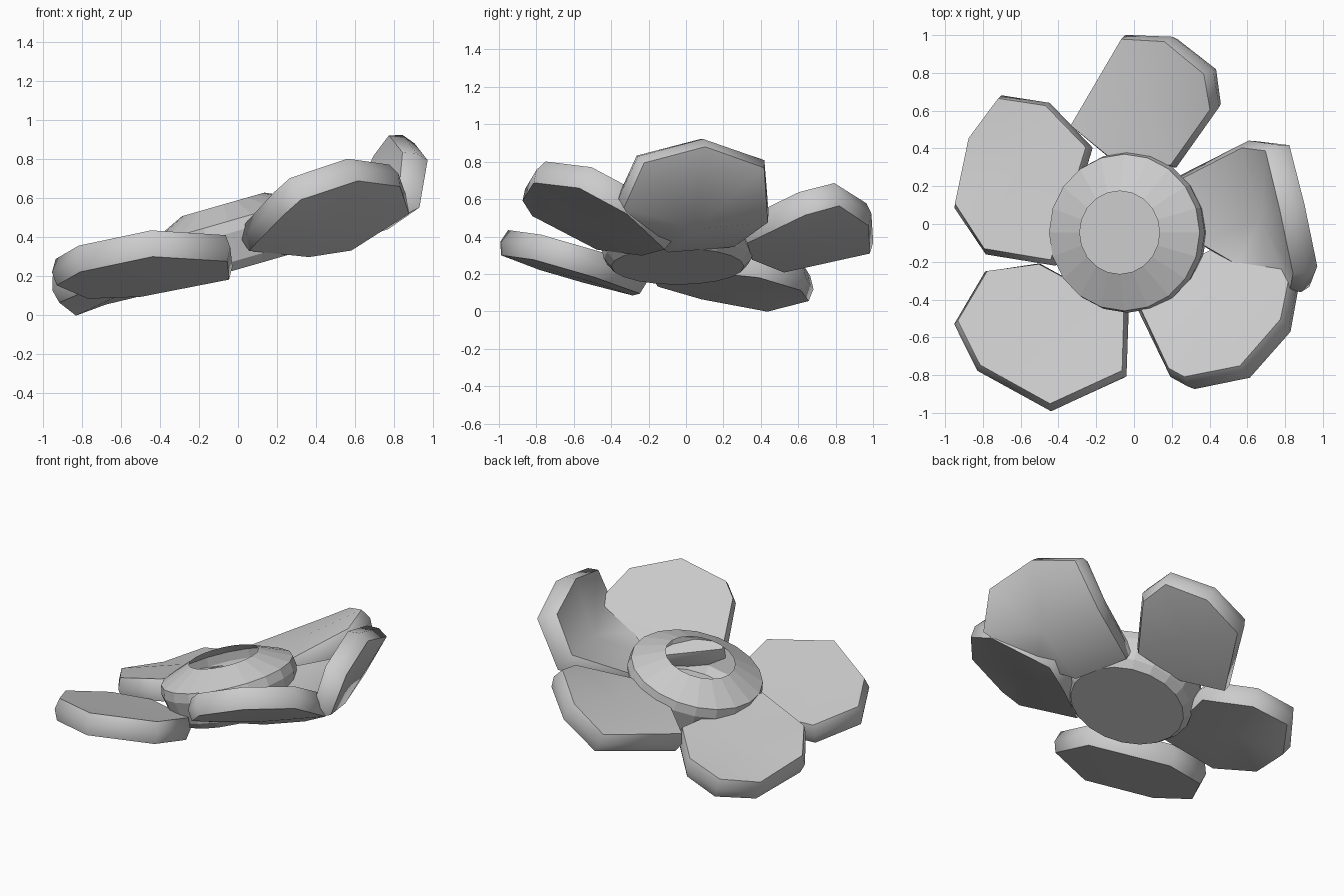
import bpy, bmesh, math
from mathutils import Vector, Matrix

if "Cube" in bpy.data.objects:
    bpy.data.objects.remove(bpy.data.objects["Cube"])


def finish(name, bm):
    me = bpy.data.meshes.new(name)
    bm.to_mesh(me)
    bm.free()
    ob = bpy.data.objects.new(name, me)
    bpy.context.collection.objects.link(ob)
    return ob


def petal(name, rim, centre, thick=0.14, inset=0.022):
    # bulging rim at mid thickness, smaller fans above and below it
    bm = bmesh.new()
    c = Vector(centre)
    pts = [Vector(p) for p in rim]
    n = len(pts)
    fn = [(pts[i] - c).cross(pts[(i + 1) % n] - c).normalized() for i in range(n)]
    cn = sum(fn, Vector()).normalized()
    pts = [p + (p - c).normalized() * 0.012 for p in pts]
    mid = [bm.verts.new(p) for p in pts]
    for side in (1, -1):
        ring = []
        for i, p in enumerate(pts):
            nor = (fn[i - 1] + fn[i]).normalized()
            ring.append(bm.verts.new(p + (c - p).normalized() * inset + nor * side * thick / 2))
        hub = bm.verts.new(c + cn * side * thick / 2)
        for i in range(n):
            j = (i + 1) % n
            bm.faces.new((hub, ring[i], ring[j]))
            bm.faces.new((ring[i], mid[i], mid[j], ring[j]))
        for i in range(n):
            bm.edges.get((ring[i], ring[(i + 1) % n])).smooth = False
    for f in bm.faces:
        f.smooth = True
    bmesh.ops.recalc_face_normals(bm, faces=bm.faces)
    return finish(name, bm)


# Petals, each a rim (counter-clockwise from above) and a centre point
petal("petal_front_left",
      [(-.94, -.53, .22), (-.82, -.77, .29), (-.44, -.98, .37), (-.05, -.80, .345),
       (-.04, -.47, .25), (-.50, -.22, .16), (-.78, -.26, .15)],
      (-.48, -.55, .245))
petal("petal_left",
      [(-.94, .09, .13), (-.78, -.15, .20), (-.42, -.21, .31), (-.23, .40, .25),
       (-.45, .63, .18), (-.70, .67, .12), (-.86, .45, .06)],
      (-.6, .27, .18))
petal("petal_back",
      [(-.04, .99, .37), (-.32, .52, .27), (-.10, .34, .34), (.22, .31, .43),
       (.44, .62, .58), (.41, .81, .63), (.20, .98, .52)],
      (.1, .65, .43))
petal("petal_right",
      [(.25, .25, .41), (.36, -.10, .38), (.57, -.23, .45), (.88, -.35, .60),
       (.91, -.25, .82), (.84, .09, .91), (.76, .41, .80), (.61, .43, .53)],
      (.72, .04, .49))
petal("petal_front_right",
      [(.03, -.45, .39), (.20, -.80, .57), (.29, -.85, .65), (.59, -.79, .75),
       (.81, -.54, .72), (.86, -.28, .58), (.56, -.08, .39), (.34, -.2, .355)],
      (.46, -.45, .50))

# Flower centre: tilted hollow cup, open at the top
profile = [(.355, -.01), (.395, .035), (.425, .18), (.415, .24), (.22, .33)]
n = 20
bm = bmesh.new()
rings = [[bm.verts.new((r * math.cos(2 * math.pi * i / n), r * math.sin(2 * math.pi * i / n), h))
          for i in range(n)] for r, h in profile]
for a, b in zip(rings, rings[1:]):
    for i in range(n):
        j = (i + 1) % n
        bm.faces.new((a[i], a[j], b[j], b[i]))
bm.faces.new(rings[0][::-1])
bm.transform(Matrix.Translation((.015, -.045, .25)) @ Matrix.Rotation(math.radians(-16), 4, 'Y'))
finish("flower_centre", bm)
